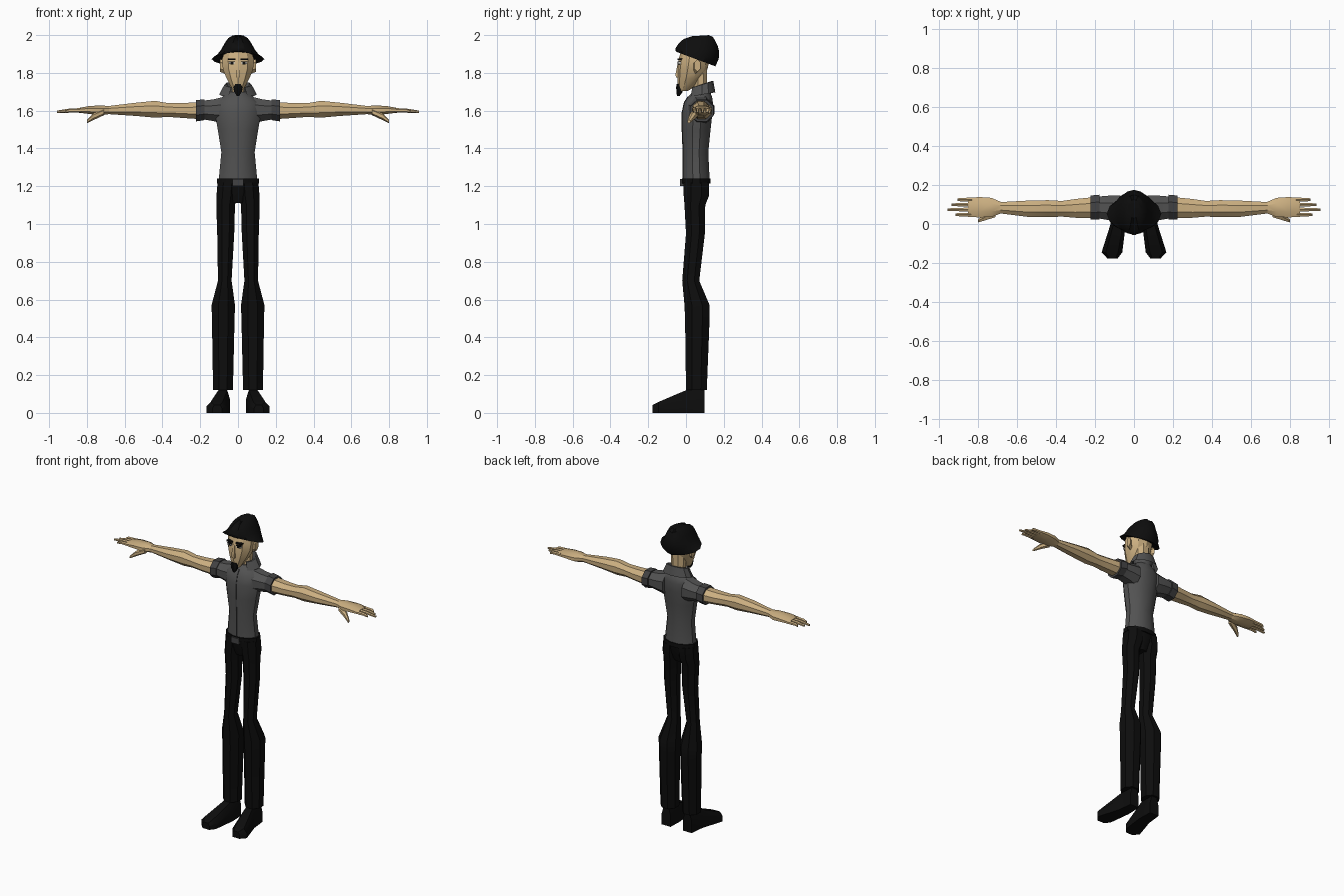
import bpy, bmesh, math


def material(name, rgb):
    m = bpy.data.materials.new(name)
    m.diffuse_color = (*rgb, 1)
    return m


BLACK = material("black_cloth", (0.004, 0.004, 0.004))
GREY = material("shirt_grey", (0.085, 0.085, 0.085))
DARK = material("cuff_grey", (0.055, 0.055, 0.057))
SKIN = material("skin", (0.60, 0.43, 0.22))
WHITE = material("eye_white", (0.7, 0.68, 0.62))


def loft(name, loops, mat, mirror=False, closed=True):
    """Skin a list of equal-length point loops, with end caps when closed."""
    bm = bmesh.new()
    rings = [[bm.verts.new(p) for p in loop] for loop in loops]
    n = len(rings[0])
    for a, b in zip(rings, rings[1:]):
        for i in range(n if closed else n - 1):
            j = (i + 1) % n
            bm.faces.new((a[i], a[j], b[j], b[i]))
    if closed:
        bm.faces.new(rings[0])
        bm.faces.new(rings[-1])
    bmesh.ops.recalc_face_normals(bm, faces=bm.faces)
    me = bpy.data.meshes.new(name)
    bm.to_mesh(me)
    bm.free()
    me.materials.append(mat)
    ob = bpy.data.objects.new(name, me)
    bpy.context.collection.objects.link(ob)
    if mirror:
        ob.modifiers.new("Mirror", 'MIRROR')
    bpy.ops.object.select_all(action='DESELECT')
    ob.select_set(True)
    bpy.context.view_layer.objects.active = ob
    bpy.ops.object.shade_smooth_by_angle(angle=math.radians(30))
    return ob


def tube(name, axis, rows, mat, n=8, mirror=False):
    """Rows are (position along axis, u0, u1, v0, v1) extents of n-gons."""
    loops = []
    k = 1 / math.cos(math.pi / n)
    for t, u0, u1, v0, v1 in rows:
        loop = []
        for i in range(n):
            a = (i + 0.5) * 2 * math.pi / n
            u = (u0 + u1) / 2 + (u1 - u0) / 2 * k * math.cos(a)
            v = (v0 + v1) / 2 + (v1 - v0) / 2 * k * math.sin(a)
            loop.append((u, v, t) if axis == 'z' else (t, u, v))
        loops.append(loop)
    return loft(name, loops, mat, mirror)


def sym(name, rows, mat, n=12):
    """Upright tube centred on x: rows are (z, half width, y0, y1)."""
    return tube(name, 'z', [(z, -w, w, a, b) for z, w, a, b in rows], mat, n)


def box(name, x0, x1, y0, y1, z0, z1, mat, mirror=False):
    return tube(name, 'z', [(z0, x0, x1, y0, y1), (z1, x0, x1, y0, y1)],
                mat, 4, mirror)


# Trousers
tube("trouser_leg", 'z', [
    (1.22, 0.002, 0.108, -0.012, 0.122), (1.15, 0.006, 0.114, -0.012, 0.122),
    (1.10, 0.016, 0.115, -0.008, 0.102), (0.95, 0.02, 0.11, 0, 0.10),
    (0.70, 0.034, 0.106, -0.02, 0.07), (0.57, 0.016, 0.14, -0.008, 0.125),
    (0.50, 0.018, 0.138, -0.005, 0.125), (0.12, 0.027, 0.132, 0, 0.11)],
    BLACK, 8, True)
sym("pelvis", [(1.235, 0.106, -0.016, 0.125), (1.17, 0.09, -0.01, 0.115),
               (1.11, 0.04, 0.005, 0.095)], BLACK)
sym("belt", [(1.215, 0.112, -0.022, 0.13), (1.242, 0.112, -0.022, 0.13)], BLACK)
box("belt_buckle", -0.028, 0.028, -0.032, -0.01, 1.2, 1.238, DARK)

# Shoes, turned slightly outward
shoe = []
for y, x0, x1, h in [(0.097, 0.045, 0.11, 0.12), (0.0, 0.042, 0.12, 0.12),
                     (-0.145, 0.06, 0.166, 0.058), (-0.178, 0.085, 0.135, 0.042)]:
    w = x1 - x0
    shoe.append([(x0, y, 0), (x1, y, 0), (x1, y, h * 0.6), (x1 - w * 0.2, y, h),
                 (x0 + w * 0.2, y, h), (x0, y, h * 0.6)])
loft("shoe", shoe, BLACK, True)

# Shirt
torso = [(1.235, 0.102, -0.015, 0.125), (1.38, 0.088, -0.015, 0.118),
         (1.50, 0.107, -0.02, 0.13), (1.59, 0.122, -0.02, 0.14),
         (1.645, 0.115, -0.008, 0.142), (1.675, 0.08, 0.012, 0.138),
         (1.70, 0.05, 0.035, 0.125)]
sym("shirt_body", torso, GREY)
sym("shirt_placket", [(z, 0.003, y - 0.003, y + 0.01) for z, w, y, b in torso[:6]],
    DARK, 4)
tube("sleeve", 'x', [(0.07, 0.01, 0.145, 1.53, 1.675), (0.13, 0.02, 0.145, 1.545, 1.66),
                     (0.19, 0.03, 0.14, 1.555, 1.652)], GREY, 8, True)
tube("sleeve_cuff", 'x', [(0.177, 0.024, 0.15, 1.55, 1.66),
                          (0.222, 0.022, 0.146, 1.543, 1.656)], DARK, 8, True)

# Folded collar, open at the front
collar = []
for rx, ry, z, rise in [(0.052, 0.045, 1.675, 0), (0.064, 0.055, 1.74, 0.018),
                        (0.072, 0.06, 1.738, 0.018), (0.10, 0.07, 1.685, 0.012)]:
    collar.append([(rx * math.cos(a), 0.085 + ry * math.sin(a), z + rise * math.sin(a))
                   for a in (math.radians(-60 + 300 * i / 10) for i in range(11))])
loft("collar", collar, GREY, closed=False)

# Arms and hands
tube("arm", 'x', [
    (0.20, 0.032, 0.138, 1.555, 1.645), (0.30, 0.032, 0.128, 1.562, 1.64),
    (0.37, 0.038, 0.118, 1.567, 1.64), (0.44, 0.035, 0.122, 1.563, 1.652),
    (0.54, 0.036, 0.12, 1.572, 1.642), (0.69, 0.055, 0.112, 1.582, 1.624)],
    SKIN, 8, True)
tube("palm", 'x', [
    (0.68, 0.055, 0.112, 1.582, 1.624), (0.73, 0.036, 0.134, 1.575, 1.628),
    (0.79, 0.034, 0.138, 1.583, 1.624), (0.85, 0.036, 0.135, 1.59, 1.613)],
    SKIN, 8, True)
for i, (y, end) in enumerate([(0.048, 0.915), (0.074, 0.957), (0.099, 0.935), (0.125, 0.905)]):
    tube(f"finger_{i + 1}", 'x', [
        (0.83, y - 0.01, y + 0.01, 1.591, 1.612), (0.89, y - 0.009, y + 0.009, 1.592, 1.61),
        (end, y - 0.006, y + 0.006, 1.588, 1.6)], SKIN, 6, True)
tube("thumb", 'x', [(0.71, 0.035, 0.075, 1.578, 1.608), (0.765, 0.018, 0.05, 1.553, 1.585),
                    (0.80, 0.008, 0.024, 1.534, 1.55)], SKIN, 6, True)

# Neck and head
sym("neck", [(1.66, 0.042, 0.045, 0.112), (1.84, 0.046, 0.04, 0.112)], SKIN, 8)
sym("head", [(1.705, 0.022, -0.036, 0.01), (1.725, 0.036, -0.04, 0.04),
             (1.77, 0.06, -0.043, 0.085), (1.82, 0.08, -0.042, 0.11),
             (1.87, 0.085, -0.036, 0.12), (1.92, 0.07, -0.02, 0.12)], SKIN, 10)
sym("nose", [(1.775, 0.012, -0.052, -0.03), (1.79, 0.011, -0.056, -0.03),
             (1.86, 0.006, -0.042, -0.03)], SKIN, 4)
sym("goatee", [(1.678, 0.006, -0.047, -0.034), (1.70, 0.02, -0.049, -0.02),
               (1.725, 0.023, -0.05, -0.025), (1.74, 0.015, -0.048, -0.03)], BLACK, 6)
tube("ear", 'x', [(0.07, 0.035, 0.065, 1.80, 1.86), (0.094, 0.045, 0.078, 1.81, 1.868)],
     SKIN, 6, True)
box("eyebrow", 0.012, 0.054, -0.044, -0.015, 1.868, 1.877, BLACK, True)
box("eye_white", 0.018, 0.048, -0.042, -0.015, 1.846, 1.857, WHITE, True)
box("pupil", 0.024, 0.04, -0.0445, -0.015, 1.845, 1.858, BLACK, True)
box("eyelid", 0.015, 0.05, -0.0445, -0.015, 1.857, 1.861, BLACK, True)

# Hat with pointed sides, dropping toward the back
levels = [(0.075, -0.03, 0.13, 1.885, 0.035, 1.0), (0.140, -0.05, 0.155, 1.873, 0.038, 1.5),
          (0.112, -0.055, 0.173, 1.894, 0.022, 1.2), (0.09, -0.056, 0.175, 1.922, 0.008, 1.0),
          (0.07, -0.045, 0.168, 1.958, 0, 1.0), (0.052, -0.02, 0.15, 1.984, -0.006, 1.0),
          (0.03, 0.03, 0.125, 1.997, -0.003, 1.0)]
hat = []
for k, (rx, y0, y1, z, drop, power) in enumerate(levels):
    loop = []
    for i in range(16):
        a = 2 * math.pi * i / 16
        c, s = math.cos(a), math.sin(a)
        groove = 0.014 if k >= 4 and abs(c) < 0.1 else 0
        loop.append((rx * math.copysign(abs(c) ** power, c),
                     (y0 + y1) / 2 + (y1 - y0) / 2 * s, z - drop * s - groove))
    hat.append(loop)
loft("hat", hat, BLACK)
